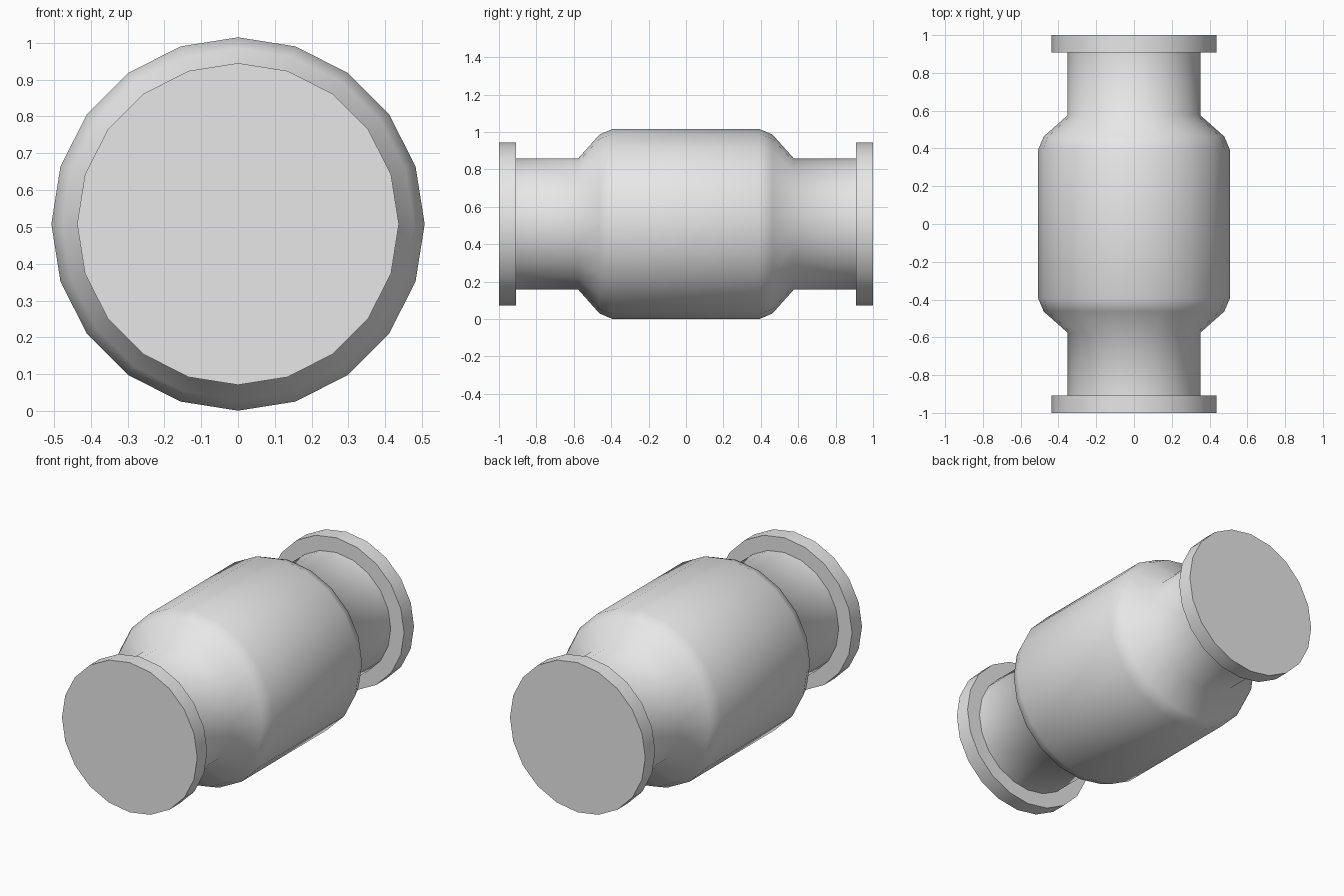
import bpy
import bmesh
from math import pi, sin, cos, radians

SIDES = 20
CENTRE_Z = 0.508

cube = bpy.data.objects.get("Cube")
if cube:
    bpy.data.objects.remove(cube, do_unlink=True)

grey = bpy.data.materials.new("plain_grey")
grey.use_nodes = True
grey.diffuse_color = (0.8, 0.8, 0.8, 1)
grey.node_tree.nodes["Principled BSDF"].inputs["Base Color"].default_value = (0.8, 0.8, 0.8, 1)


def turned_part(name, profile):
    """Revolve (y, radius) points around the long axis and cap both ends."""
    bm = bmesh.new()
    rings = []
    for y, r in profile:
        angles = [2 * pi * i / SIDES for i in range(SIDES)]
        rings.append([bm.verts.new((r * cos(a), y, r * sin(a))) for a in angles])
    for a, b in zip(rings, rings[1:]):
        for i in range(SIDES):
            j = (i + 1) % SIDES
            bm.faces.new((a[i], a[j], b[j], b[i]))
    bm.faces.new(rings[0])
    bm.faces.new(rings[-1])
    bmesh.ops.recalc_face_normals(bm, faces=bm.faces)
    mesh = bpy.data.meshes.new(name)
    bm.to_mesh(mesh)
    bm.free()
    mesh.materials.append(grey)
    obj = bpy.data.objects.new(name, mesh)
    obj.location.z = CENTRE_Z
    bpy.context.collection.objects.link(obj)
    bpy.ops.object.select_all(action="DESELECT")
    obj.select_set(True)
    bpy.context.view_layer.objects.active = obj
    bpy.ops.object.shade_smooth_by_angle(angle=radians(60))
    return obj


# Main barrel with bevelled shoulders and a neck at each end
half = [(0.395, 0.507), (0.463, 0.478), (0.576, 0.351), (0.91, 0.351)]
turned_part("barrel", [(-y, r) for y, r in reversed(half)] + half)

# End flanges
for name, side in (("front_flange", -1), ("back_flange", 1)):
    turned_part(name, [(side * 0.908, 0.437), (side * 1.0, 0.437)])
